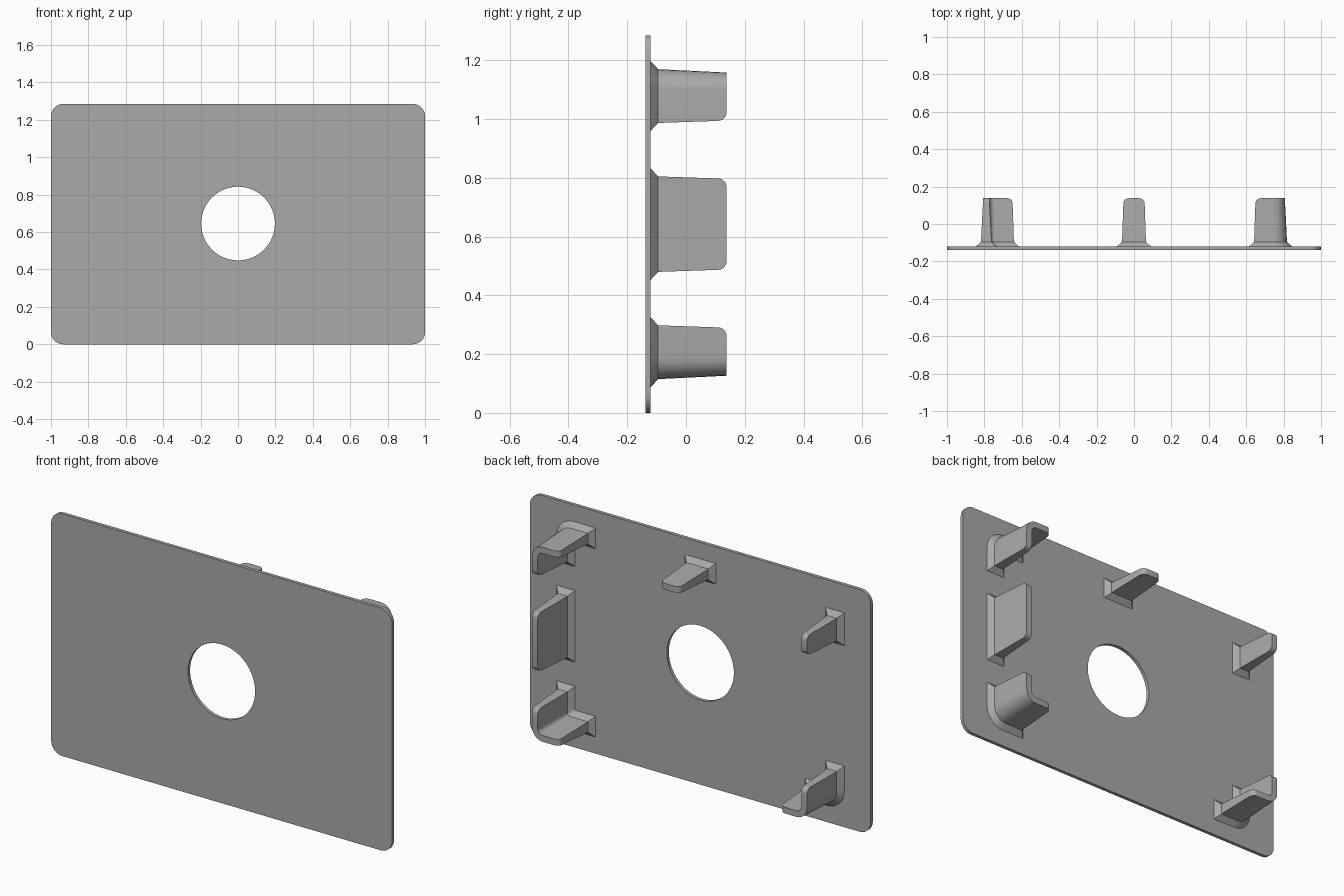
import bpy, bmesh, math
from mathutils import Vector

if "Cube" in bpy.data.objects:
    bpy.data.objects.remove(bpy.data.objects["Cube"], do_unlink=True)

# Single material
grey = bpy.data.materials.new("plain_grey")
grey.use_nodes = True
GREY = (0.4, 0.4, 0.4, 1)
grey.diffuse_color = GREY
grey.node_tree.nodes["Principled BSDF"].inputs["Base Color"].default_value = GREY

H = 1.285                    # plate height
FRONT, BACK = -0.138, -0.12  # plate faces
FOOT, TIP = -0.095, 0.138    # top of tab flange, tab end


def finish(bm, name):
    bmesh.ops.recalc_face_normals(bm, faces=bm.faces[:])
    mesh = bpy.data.meshes.new(name)
    bm.to_mesh(mesh)
    bm.free()
    obj = bpy.data.objects.new(name, mesh)
    bpy.context.collection.objects.link(obj)
    mesh.materials.append(grey)
    bpy.ops.object.select_all(action='DESELECT')
    obj.select_set(True)
    bpy.context.view_layer.objects.active = obj
    bpy.ops.object.shade_smooth_by_angle(angle=math.radians(30))


def loop(bm, outline, y):
    return [bm.verts.new((p[0], y, p[1])) for p in outline]


def walls(bm, a, b):
    for i in range(len(a)):
        j = (i + 1) % len(a)
        bm.faces.new((a[i], a[j], b[j], b[i]))


def arc(cx, cz, r, start, end, steps):
    angles = [math.radians(start + (end - start) * i / steps) for i in range(steps + 1)]
    return [(cx + r * math.cos(a), cz + r * math.sin(a)) for a in angles]


# Plate with rounded corners and a round hole
def make_plate():
    bm = bmesh.new()
    r = 0.065
    outer = []
    for k, (sx, sz) in enumerate([(1, 1), (-1, 1), (-1, -1), (1, -1)]):
        outer += arc(sx * (1 - r), H / 2 + sz * (H / 2 - r), r, 90 * k, 90 * k + 90, 8)
    hole = arc(0, H / 2 + 0.003, 0.197, 0, 360, 64)[:-1]
    rings = []
    for outline in (outer, hole):
        pair = [loop(bm, outline, y) for y in (FRONT, BACK)]
        walls(bm, *pair)
        rings.append(pair)
    for side in (0, 1):
        edges = []
        for pair in rings:
            ring = pair[side]
            edges += [bm.edges.get((ring[i - 1], ring[i])) for i in range(len(ring))]
        bmesh.ops.triangle_fill(bm, edges=edges, use_beauty=True)
    finish(bm, "plate")


# Outline of a bar of half thickness h around a straight or L-shaped path
def bar_outline(path, h, extend, radius):
    pts = [Vector(p) for p in path]
    d0 = (pts[1] - pts[0]).normalized()
    d1 = (pts[-1] - pts[-2]).normalized()
    start, end = pts[0] - d0 * extend, pts[-1] + d1 * extend
    sides = []
    for s in (1, -1):
        n0 = Vector((-d0.y, d0.x)) * h * s
        n1 = Vector((-d1.y, d1.x)) * h * s
        side = [start + n0]
        if len(pts) == 3:
            corner = pts[1] + n0 + n1
            inside = n0.dot(d1) > 0
            r = max(radius - h if inside else radius + h, 0.006)
            centre = corner + (d1 - d0) * r
            for i in range(7):
                a = math.radians(15 * i)
                side.append(centre - d1 * r * math.cos(a) + d0 * r * math.sin(a))
        sides.append(side + [end + n1])
    return sides[0] + sides[1][::-1]


# Drafted tab: chamfered flange at the foot, rounded free ends at the tip
def make_tab(name, path):
    bm = bmesh.new()
    flare, r = 0.027, 0.028
    levels = [(BACK - 0.005, 0.028 + flare, flare), (BACK, 0.028 + flare, flare), (FOOT, 0.028, 0)]
    for i in range(7):
        a = math.radians(15 * i)
        y = TIP - r + r * math.sin(a)
        t = (y - FOOT) / (TIP - FOOT)
        levels.append((y, 0.028 - 0.0115 * t, -0.008 * t - r * (1 - math.cos(a))))
    rings = [loop(bm, bar_outline(path, h, e, 0.045), y) for y, h, e in levels]
    for a, b in zip(rings, rings[1:]):
        walls(bm, a, b)
    bm.faces.new(rings[0])
    bm.faces.new(rings[-1])
    finish(bm, name)


make_plate()

X, LOW, HIGH = 0.79, 0.143, H - 0.143
ARM_X, ARM_Z = 0.642, 0.298

# Corner brackets
make_tab("lower_left_bracket", [(ARM_X, LOW), (X, LOW), (X, ARM_Z)])
make_tab("lower_right_bracket", [(-ARM_X, LOW), (-X, LOW), (-X, ARM_Z)])
make_tab("upper_left_bracket", [(ARM_X, HIGH), (X, HIGH), (X, H - ARM_Z)])

# Straight tabs
make_tab("left_middle_tab", [(X, 0.48), (X, H - 0.48)])
make_tab("upper_right_tab", [(-X, 0.99), (-X, 1.11)])
make_tab("top_middle_tab", [(-0.064, HIGH), (0.064, HIGH)])
